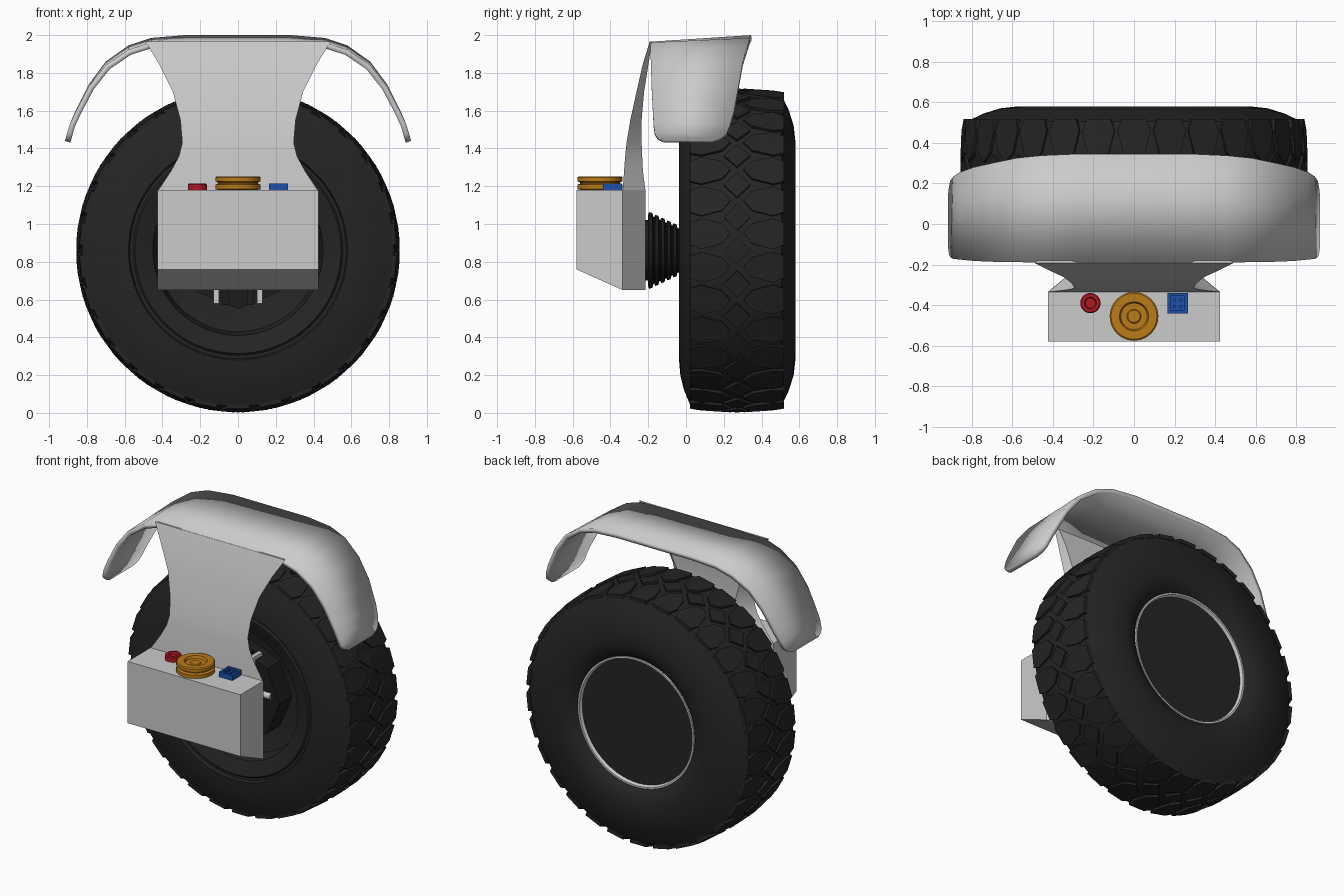
import bpy, bmesh, math
from mathutils import Vector

if "Cube" in bpy.data.objects:
    bpy.data.objects.remove(bpy.data.objects["Cube"])

ZC = 0.86  # wheel axle height


def mat(name, col):
    m = bpy.data.materials.new(name)
    m.diffuse_color = (*col, 1)
    m.use_nodes = True
    m.node_tree.nodes["Principled BSDF"].inputs["Base Color"].default_value = m.diffuse_color
    return m


RUBBER = mat("rubber", (0.018, 0.018, 0.018))
BLACK = mat("black", (0.012, 0.012, 0.012))
ORANGE = mat("orange", (0.50, 0.20, 0.01))
RED = mat("red", (0.45, 0.01, 0.015))
BLUE = mat("blue", (0.012, 0.08, 0.40))


def make(name, bm, material=None, angle=None):
    bmesh.ops.remove_doubles(bm, verts=bm.verts, dist=1e-5)
    bmesh.ops.recalc_face_normals(bm, faces=bm.faces)
    me = bpy.data.meshes.new(name)
    bm.to_mesh(me)
    bm.free()
    ob = bpy.data.objects.new(name, me)
    bpy.context.collection.objects.link(ob)
    if material:
        me.materials.append(material)
    if angle:
        bpy.ops.object.select_all(action='DESELECT')
        ob.select_set(True)
        bpy.context.view_layer.objects.active = ob
        bpy.ops.object.shade_smooth_by_angle(angle=math.radians(angle))
    return ob


def loft(name, rings, material=None, angle=None, cap=True, bm=None):
    """Skin a row of closed rings."""
    own = bm is None
    bm = bm or bmesh.new()
    vs = [[bm.verts.new(p) for p in r] for r in rings]
    n = len(vs[0])
    for a, b in zip(vs, vs[1:]):
        for i in range(n):
            bm.faces.new((a[i], a[(i + 1) % n], b[(i + 1) % n], b[i]))
    if cap:
        bm.faces.new(vs[0])
        bm.faces.new(vs[-1])
    return make(name, bm, material, angle) if own else None


def lathe(name, prof, material=None, axis='y', at=(0, 0, ZC), seg=64, angle=30, cap=True):
    """Spin (position along axis, radius) points."""
    rings = []
    for h, r in prof:
        ring = []
        for i in range(seg):
            a = 2 * math.pi * i / seg
            u, v = r * math.sin(a), r * math.cos(a)
            p = (u, h, v) if axis == 'y' else (u, v, h)
            ring.append(Vector(p) + Vector(at))
        rings.append(ring)
    return loft(name, rings, material, angle, cap)


def box(name, x, y, z, material=None):
    rings = [[(x[0], y[0], h), (x[1], y[0], h), (x[1], y[1], h), (x[0], y[1], h)] for h in z]
    return loft(name, rings, material)


# Tyre carcass, from the outer bead round to the closed inner barrel
SHOULDER = [(.505, .825), (.45, .838), (.27, .843), (.09, .838), (.025, .825)]
lathe("tyre", [(.52, .43), (.555, .46), (.575, .52), (.58, .57), (.57, .66), (.545, .74)]
      + SHOULDER + [(-.01, .74), (-.03, .66), (-.037, .58), (-.02, .572), (-.02, .555),
                    (-.03, .545), (-.005, .46), (.0, .45), (.10, .43), (.14, .30)],
      RUBBER, seg=96, angle=35)


# Tread blocks raised from the carcass
def carcass_r(y):
    for (y1, r1), (y0, r0) in zip(SHOULDER, SHOULDER[1:]):
        if y0 <= y <= y1:
            return r0 + (r1 - r0) * (y - y0) / (y1 - y0)
    return .825


COUNT = 30
side = [(.022, -.34), (.08, -.46), (.19, -.3), (.235, 0), (.19, .3), (.08, .46), (.022, .34)]
far = [(.54 - y, t) for y, t in side]
diamond = [(.20, .5), (.27, .10), (.34, .5), (.27, .90)]
bm = bmesh.new()
for k in range(COUNT):
    for poly in (side, far, diamond):
        rings = []
        for lift in (-.012, .015):
            ring = []
            for y, t in poly:
                a = (k + t) * 2 * math.pi / COUNT
                r = carcass_r(y) + lift
                ring.append((r * math.sin(a), y, ZC + r * math.cos(a)))
            rings.append(ring)
        loft("", rings, bm=bm)
make("tyre_tread", bm, RUBBER)

# Dished outer rim and hub cap
lathe("rim", [(.50, .435), (.54, .437), (.54, .425), (.48, .40), (.40, .30), (.385, .28),
              (.36, .27), (.37, .20), (.38, .15), (.30, .14), (.30, .43)], angle=25, cap=False)
lathe("hub_cap", [(.32, .15), (.44, .15), (.45, .142)], BLACK, seg=48)

# Inner hub with its bracket bars and pin
lathe("inner_hub", [(.0, .31), (.15, .31)], BLACK, seg=8, angle=None).rotation_euler = (0, 0, 0)
for s in (-1, 1):
    x = sorted((s * .10, s * .13))
    box("hub_bar", x, (-.03, .08), (.58, 1.14))
    x = sorted((s * .05, s * .085))
    box("hub_rib", x, (-.035, .05), (.57, 1.15), BLACK)
pin = [[(x, -.0 + .022 * math.sin(a * math.pi / 6), .90 + .022 * math.cos(a * math.pi / 6))
        for a in range(12)] for x in (-.25, .25)]
loft("hub_pin", pin, angle=40)

# Ribbed axle boot
prof = [(-.22, .16), (-.20, .16)]
for i in range(6):
    r, y = .203 - .015 * i, -.20 + .032 * i
    prof += [(y, r - .012), (y + .005, r), (y + .022, r - .005), (y + .027, r - .025)]
lathe("axle_boot", prof + [(.02, .115)], BLACK, seg=40)

# Control box and the tapered plate behind it
loft("control_box", [[(x, -.58, 1.18), (x, -.58, .76), (x, -.335, .65), (x, -.335, 1.18)]
                     for x in (-.425, .425)])
loft("back_plate", [[(-w, y, .65), (w, y, .65), (w, y, 1.18), (-w, y, 1.18)]
                    for w, y in ((.425, -.335), (.28, -.215))])

# Neck joining the box to the mudguard: height, half width, front y, thickness
neck = [(1.965, .49, -.192, .012), (1.85, .42, -.228, .03), (1.70, .345, -.262, .04),
        (1.55, .305, -.295, .06), (1.43, .295, -.315, .08), (1.36, .312, -.322, .09),
        (1.28, .355, -.328, .10), (1.18, .422, -.335, .12)]
loft("mudguard_neck", [[(-w, y, z), (w, y, z), (w - 1.2 * t, y + t, z), (-w + 1.2 * t, y + t, z)]
                       for z, w, y, t in neck], angle=30)

# Mudguard half: x, z at back edge, front y, back y, drop of the front edge
half = [(.0, 2.0, -.19, .345, .035), (.28, 2.0, -.19, .345, .035), (.46, 1.985, -.19, .337, .024),
        (.58, 1.945, -.188, .325, .022), (.70, 1.86, -.186, .30, .018),
        (.79, 1.74, -.182, .28, .012), (.86, 1.60, -.175, .255, .005),
        (.89, 1.53, -.172, .235, 0), (.905, 1.48, -.165, .215, 0),
        (.912, 1.455, -.15, .185, 0), (.917, 1.44, -.115, .14, 0)]
rows = [(-x, *r) for x, *r in half[:0:-1]] + half
bm = bmesh.new()
vs = [(bm.verts.new((x, yf, z - d)), bm.verts.new((x, yb, z))) for x, z, yf, yb, d in rows]
for a, b in zip(vs, vs[1:]):
    bm.faces.new((a[0], b[0], b[1], a[1]))
guard = make("mudguard", bm, angle=35)
if guard.data.polygons[len(guard.data.polygons) // 2].normal.z < 0:
    guard.data.flip_normals()
sol = guard.modifiers.new("thickness", 'SOLIDIFY')
sol.thickness = .03
sol.offset = -1

# Controls on the box top
lathe("orange_knob", [(0, .10), (.004, .12), (.028, .12), (.034, .105), (.040, .105), (.046, .12),
                      (.066, .12), (.072, .113), (.072, .072), (.055, .065), (.055, .035),
                      (.06, .03), (.06, .012)],
      ORANGE, 'z', (0, -.455, 1.18), 40)
lathe("red_button", [(0, .05), (.03, .05), (.035, .045), (.035, .03), (.022, .025)],
      RED, 'z', (-.215, -.39, 1.18), 32)
bx = [[(.215 + w * sx, -.39 + w * sy, z) for sx, sy in ((-1, -1), (1, -1), (1, 1), (-1, 1))]
      for w, z in ((.05, 1.18), (.05, 1.215), (.035, 1.215), (.035, 1.203))]
loft("blue_switch", bx, BLUE)
for i in (-1, 1):
    for j in (-1, 1):
        lathe("switch_stud", [(0, .008), (.01, .008)], BLUE, 'z',
              (.215 + .016 * i, -.39 + .016 * j, 1.202), 10)
